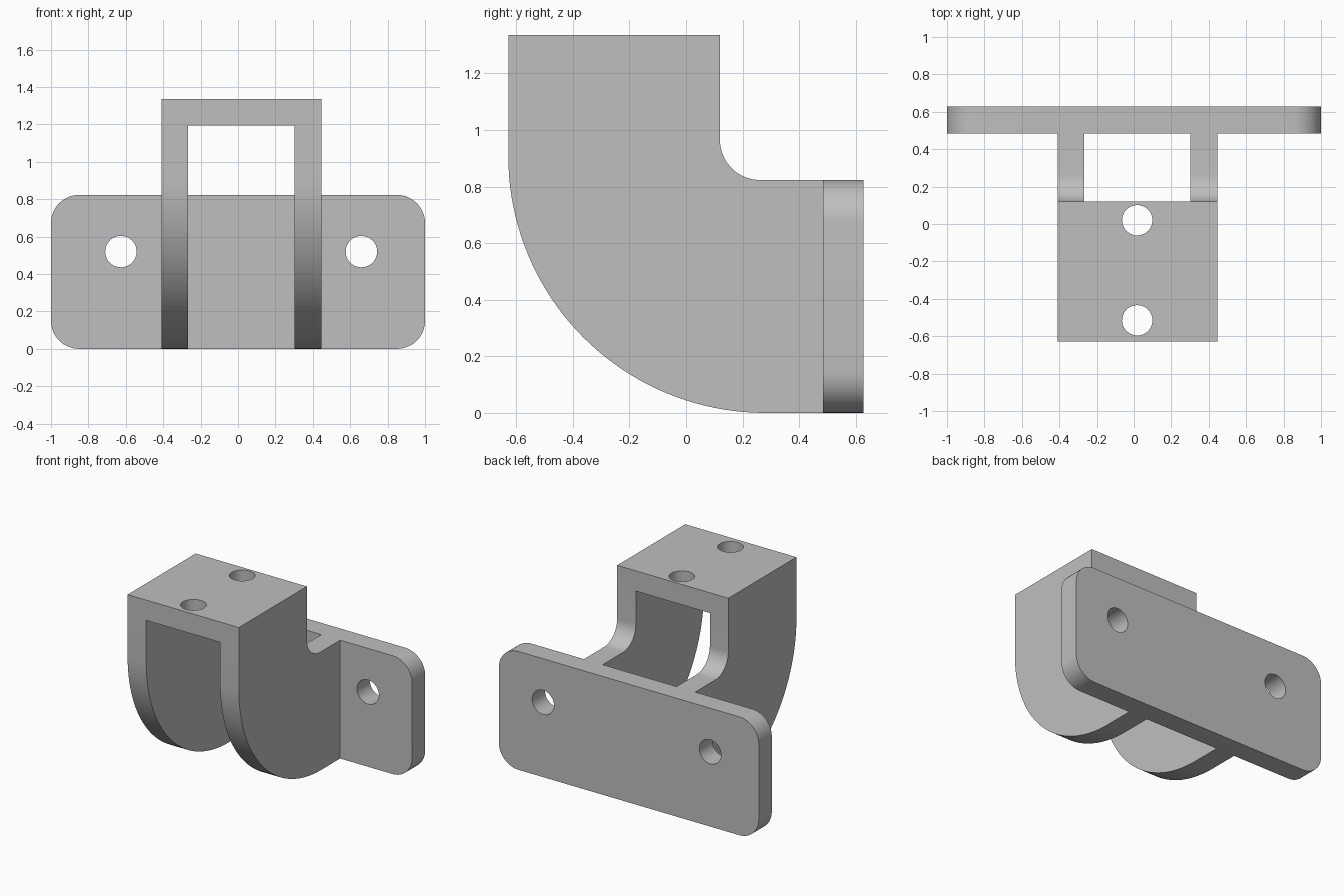
import bpy
import bmesh
from math import cos, sin, radians
from mathutils import Matrix

cube = bpy.data.objects.get("Cube")
if cube:
    bpy.data.objects.remove(cube, do_unlink=True)

grey = bpy.data.materials.new("plain grey")
grey.use_nodes = True
colour = (0.52, 0.52, 0.52, 1)
grey.diffuse_color = colour
grey.node_tree.nodes["Principled BSDF"].inputs["Base Color"].default_value = colour


def arc(u, v, r, start, end, steps):
    """Points on a circular arc, angles in degrees."""
    angles = [radians(start + (end - start) * i / steps) for i in range(steps + 1)]
    return [(u + r * cos(a), v + r * sin(a)) for a in angles]


def prism(name, points, axis, low, high):
    """Extrude a closed 2D outline along an axis."""
    place = {"x": lambda u, v: (low, u, v),
             "y": lambda u, v: (u, low, v),
             "z": lambda u, v: (u, v, low)}[axis]
    bm = bmesh.new()
    face = bm.faces.new([bm.verts.new(place(u, v)) for u, v in points])
    new = bmesh.ops.extrude_face_region(bm, geom=[face])["geom"]
    shift = [(high - low) * (a == axis) for a in "xyz"]
    bmesh.ops.translate(bm, vec=shift, verts=[g for g in new if isinstance(g, bmesh.types.BMVert)])
    bmesh.ops.recalc_face_normals(bm, faces=bm.faces)
    mesh = bpy.data.meshes.new(name)
    bm.to_mesh(mesh)
    bm.free()
    mesh.materials.append(grey)
    obj = bpy.data.objects.new(name, mesh)
    bpy.context.collection.objects.link(obj)
    return obj


def combine(obj, other, operation):
    """Boolean the other object into obj, then discard it."""
    mod = obj.modifiers.new(operation, "BOOLEAN")
    mod.operation = operation
    mod.solver = "EXACT"
    mod.object = other
    bpy.ops.object.select_all(action="DESELECT")
    bpy.context.view_layer.objects.active = obj
    obj.select_set(True)
    bpy.ops.object.modifier_apply(modifier=mod.name)
    bpy.data.objects.remove(other, do_unlink=True)


front, back, top = -0.628, 0.628, 1.336
plate_front, plate_top = 0.485, 0.823
left_in, right_in = 0.302, -0.267

# Curved arm: side outline extruded across the full width
outline = [(front, top), (0.12, top)]
outline += arc(0.262, plate_top + 0.142, 0.142, 180, 270, 16)
outline += [(0.55, plate_top), (0.55, 0)]
outline += arc(0.28, 0.908, 0.908, 270, 180, 40)
bracket = prism("bracket", outline, "x", -0.41, 0.446)

# Channel that leaves two side walls and a top plate
channel = [(right_in, -1), (left_in, -1), (left_in, 1.195), (right_in, 1.195)]
combine(bracket, prism("channel_cutter", channel, "y", -1, 1), "DIFFERENCE")

# Rounded mounting plate at the back
r = 0.15
rounded = []
for u, v, start in ((1 - r, plate_top - r, 0), (r - 1, plate_top - r, 90),
                    (r - 1, r, 180), (1 - r, r, 270)):
    rounded += arc(u, v, r, start, start + 90, 12)
combine(bracket, prism("mounting_plate", rounded, "y", plate_front, back), "UNION")

# Screw holes in the mounting plate and the top plate
for x in (-0.626, 0.66):
    hole = arc(x, 0.52, 0.084, 0, 352.5, 47)
    combine(bracket, prism("hole_cutter", hole, "y", 0.4, 0.8), "DIFFERENCE")
for y in (0.02, -0.515):
    hole = arc(0.018, y, 0.081, 0, 352.5, 47)
    combine(bracket, prism("hole_cutter", hole, "z", 1.1, 1.5), "DIFFERENCE")

bpy.context.view_layer.objects.active = bracket
bracket.select_set(True)
bpy.ops.object.shade_smooth_by_angle(angle=radians(30))
